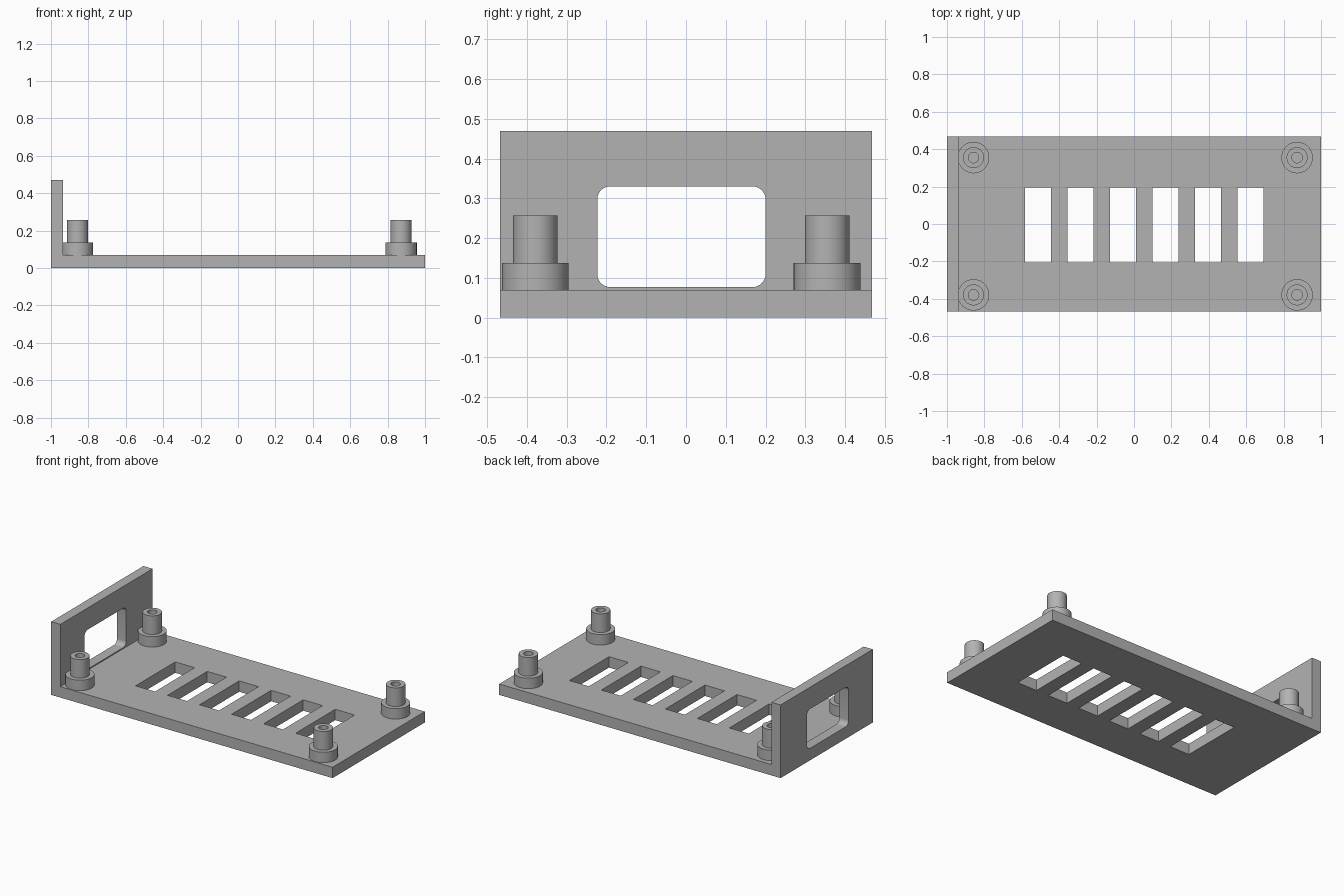
import bpy, bmesh, math

cube = bpy.data.objects.get("Cube")
if cube:
    bpy.data.objects.remove(cube, do_unlink=True)

grey = bpy.data.materials.new("plain grey")
grey.use_nodes = True
colour = (0.45, 0.45, 0.45, 1)
grey.diffuse_color = colour
grey.node_tree.nodes["Principled BSDF"].inputs["Base Color"].default_value = colour

WIDTH_Y = 0.468
FLOOR = 0.07
WALL_X = -0.935


def make_object(name, bm):
    bmesh.ops.recalc_face_normals(bm, faces=bm.faces)
    mesh = bpy.data.meshes.new(name)
    bm.to_mesh(mesh)
    bm.free()
    mesh.materials.append(grey)
    obj = bpy.data.objects.new(name, mesh)
    bpy.context.collection.objects.link(obj)
    return obj


def prism(name, points, direction):
    """Extrude a closed outline along a direction."""
    bm = bmesh.new()
    face = bm.faces.new([bm.verts.new(p) for p in points])
    result = bmesh.ops.extrude_face_region(bm, geom=[face], use_keep_orig=True)
    moved = [v for v in result["geom"] if isinstance(v, bmesh.types.BMVert)]
    bmesh.ops.translate(bm, verts=moved, vec=direction)
    return make_object(name, bm)


def rounded_rectangle(y0, y1, z0, z1, radius, steps=8):
    corners = [(y1 - radius, z1 - radius), (y0 + radius, z1 - radius),
               (y0 + radius, z0 + radius), (y1 - radius, z0 + radius)]
    outline = []
    for quarter, (y, z) in enumerate(corners):
        for i in range(steps + 1):
            a = (quarter + i / steps) * math.pi / 2
            outline.append((y + radius * math.cos(a), z + radius * math.sin(a)))
    return outline


def activate(obj):
    bpy.ops.object.select_all(action="DESELECT")
    obj.select_set(True)
    bpy.context.view_layer.objects.active = obj


def cut(target, cutter):
    cutter.hide_render = True
    activate(target)
    mod = target.modifiers.new("cut", "BOOLEAN")
    mod.operation = "DIFFERENCE"
    mod.solver = "EXACT"
    mod.object = cutter
    bpy.ops.object.modifier_apply(modifier=mod.name)
    bpy.data.objects.remove(cutter, do_unlink=True)


# Base plate and end wall as one L-shaped bracket
profile = [(-1, 0), (1, 0), (1, FLOOR), (WALL_X, FLOOR), (WALL_X, 0.47), (-1, 0.47)]
bracket = prism("bracket", [(x, -WIDTH_Y, z) for x, z in profile], (0, 2 * WIDTH_Y, 0))

# Row of ventilation slots
for i in range(6):
    x0 = -0.583 + 0.2275 * i
    x1 = x0 + 0.138
    slot = [(x0, -0.207), (x1, -0.207), (x1, 0.195), (x0, 0.195)]
    cut(bracket, prism("slot_cutter", [(x, y, -0.1) for x, y in slot], (0, 0, 0.3)))

# Rounded opening in the end wall
window = rounded_rectangle(-0.223, 0.2, 0.077, 0.33, 0.032)
cut(bracket, prism("window_cutter", [(-1.1, y, z) for y, z in window], (0.3, 0, 0)))
activate(bracket)
bpy.ops.object.shade_smooth_by_angle(angle=math.radians(30))


# Stepped hollow mounting posts
def post(name, x, y):
    rings = [(0.028, FLOOR), (0.028, 0.257), (0.056, 0.257),
             (0.056, 0.137), (0.084, 0.137), (0.084, FLOOR)]
    bm = bmesh.new()
    verts = [bm.verts.new((r, 0, z)) for r, z in rings]
    edges = [bm.edges.new(pair) for pair in zip(verts, verts[1:])]
    bmesh.ops.spin(bm, geom=verts + edges, cent=(0, 0, 0), axis=(0, 0, 1),
                   angle=2 * math.pi, steps=48, use_duplicate=False)
    bmesh.ops.remove_doubles(bm, verts=bm.verts, dist=0.0005)
    bmesh.ops.translate(bm, verts=bm.verts, vec=(x, y, 0))
    obj = make_object(name, bm)
    activate(obj)
    bpy.ops.object.shade_smooth_by_angle(angle=math.radians(30))


for side, x in (("right", -0.858), ("left", 0.872)):
    for end, y in (("front", -0.379), ("back", 0.355)):
        post(f"{end}_{side}_post", x, y)
